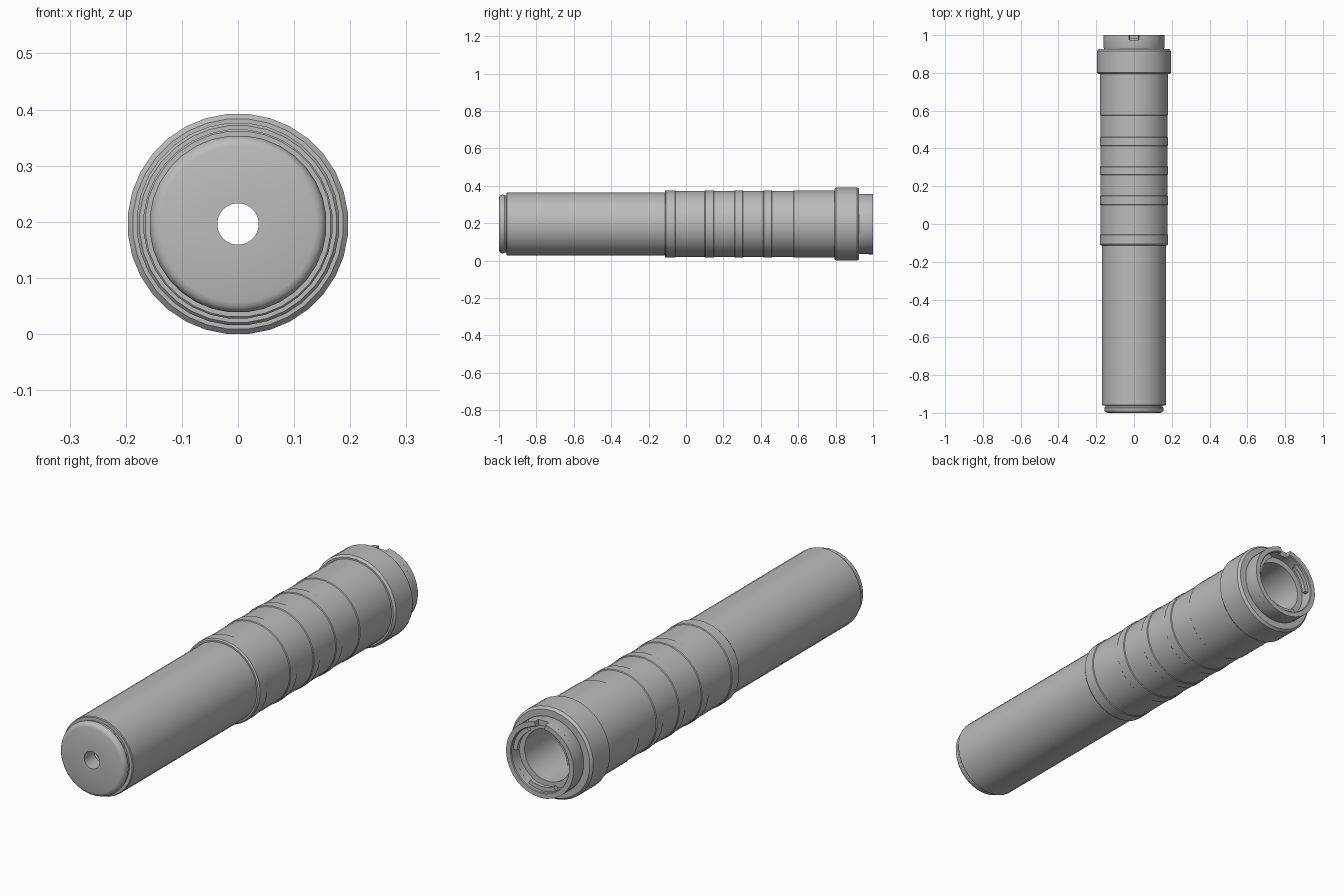
import bpy, bmesh
from math import sin, cos, pi, radians

cube = bpy.data.objects.get("Cube")
if cube:
    bpy.data.objects.remove(cube, do_unlink=True)

AXIS_Z = 0.196
SIDES = 32

grey = bpy.data.materials.new("satin_grey")
grey.use_nodes = True
COLOR = (0.5, 0.5, 0.5, 1)
grey.diffuse_color = COLOR
grey.node_tree.nodes["Principled BSDF"].inputs["Base Color"].default_value = COLOR


def lathe(name, profile, start=None, end=None, sides=SIDES):
    """Turn a closed (y, radius) section about the long axis; angles run from the top."""
    full = start is None
    a0 = pi / SIDES if full else radians(start)
    sweep = 2 * pi if full else radians(end - start)
    count = sides if full else sides + 1
    bm = bmesh.new()
    rings = []
    for i in range(count):
        a = a0 + sweep * i / sides
        rings.append([bm.verts.new((r * sin(a), y, AXIS_Z + r * cos(a))) for y, r in profile])
    n = len(profile)
    for i in range(sides):
        p, q = rings[i], rings[(i + 1) % count]
        for j in range(n):
            k = (j + 1) % n
            bm.faces.new((p[j], p[k], q[k], q[j]))
    if not full:
        bm.faces.new(rings[0])
        bm.faces.new(rings[-1])
    bmesh.ops.recalc_face_normals(bm, faces=bm.faces)
    mesh = bpy.data.meshes.new(name)
    bm.to_mesh(mesh)
    bm.free()
    mesh.materials.append(grey)
    ob = bpy.data.objects.new(name, mesh)
    bpy.context.collection.objects.link(ob)
    bpy.ops.object.select_all(action='DESELECT')
    ob.select_set(True)
    bpy.context.view_layer.objects.active = ob
    bpy.ops.object.shade_smooth_by_angle(angle=radians(30))
    return ob


# Rounded end cap with a central hole
lathe("end_cap", [(-1, 0.037), (-1, 0.14), (-0.997, 0.149), (-0.991, 0.155), (-0.982, 0.158),
                  (-0.974, 0.157), (-0.968, 0.152), (-0.96, 0.152), (-0.93, 0.152), (-0.93, 0.037)])

# Plain front tube
lathe("front_tube", [(-0.96, 0.152), (-0.96, 0.166), (-0.957, 0.169), (-0.11, 0.169),
                     (-0.11, 0.112), (-0.93, 0.112), (-0.93, 0.152)])

# Grip sleeve with shallow stepped bands
HIGH, LOW, STEP = 0.181, 0.178, 0.003
sleeve = [(-0.113, 0.112), (-0.113, 0.176), (-0.107, HIGH)]
for lo, hi in ((-0.055, 0.1), (0.15, 0.26), (0.305, 0.413), (0.46, 0.575)):
    sleeve += [(lo - STEP, HIGH), (lo, LOW), (hi, LOW), (hi + STEP, HIGH)]
sleeve += [(0.8, HIGH), (0.8, 0.112)]
lathe("grip_sleeve", sleeve)

# Wide collar with chamfered edges
R = 0.197
lathe("collar", [(0.793, 0.112), (0.793, R - 0.009), (0.802, R), (0.915, R),
                 (0.926, R - 0.009), (0.926, 0.112)])

# Socket neck, with a locating notch cut into its rim at the top
lathe("neck", [(0.92, 0.112), (0.92, 0.157), (0.934, 0.162), (0.975, 0.162),
               (0.975, 0.138), (0.945, 0.138), (0.945, 0.112)])
lathe("notched_rim", [(0.975, 0.138), (0.975, 0.162), (1, 0.162), (1, 0.141), (0.997, 0.138)],
      9, 351)

# Bayonet tabs inside the socket
for i, middle in enumerate((60, 180, 300)):
    lathe(f"bayonet_tab_{i + 1}", [(0.967, 0.12), (0.967, 0.14), (0.985, 0.14), (0.985, 0.12)],
          middle - 28, middle + 28, 6)
